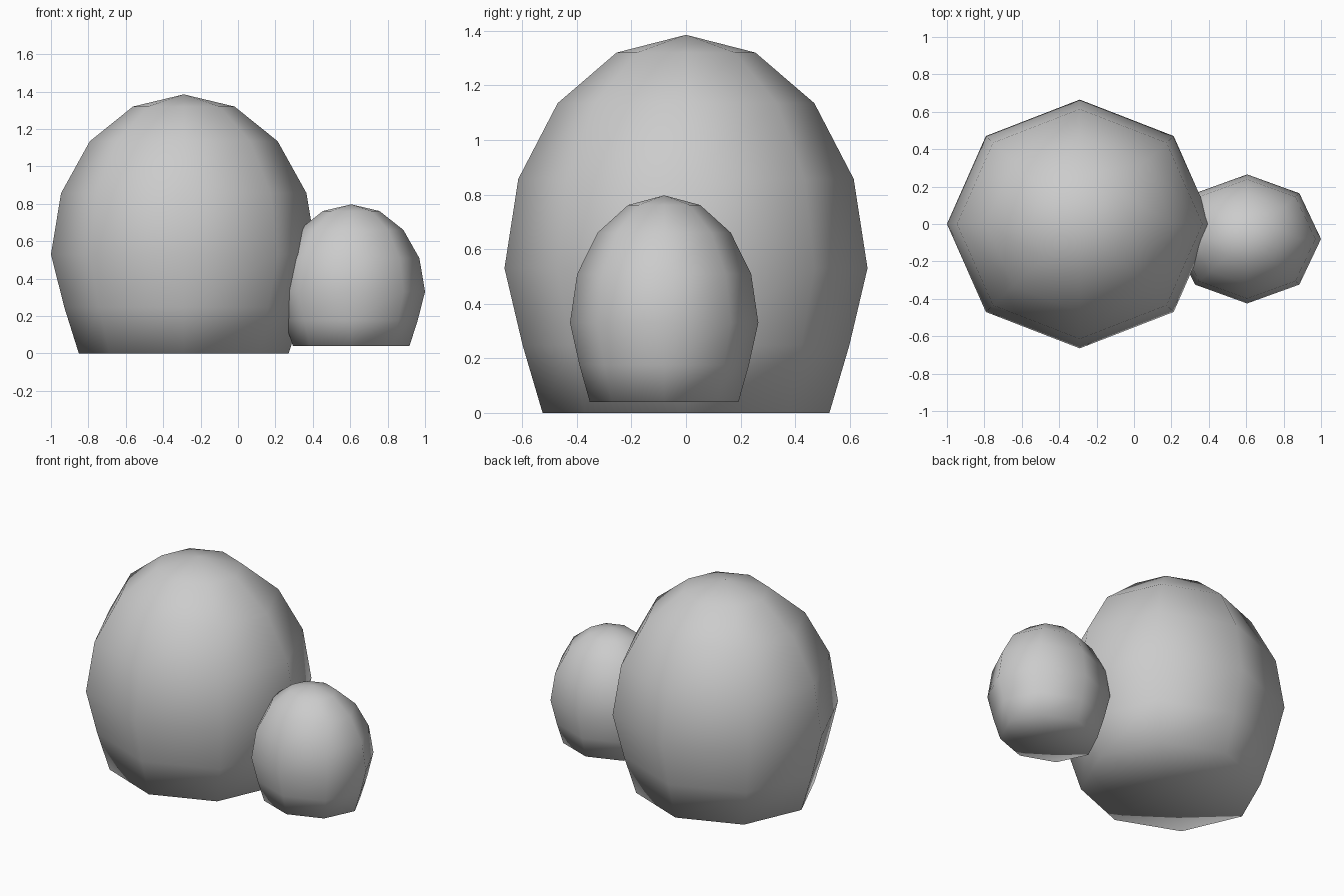
import bpy, bmesh
from math import sin, cos, pi

if "Cube" in bpy.data.objects:
    bpy.data.objects.remove(bpy.data.objects["Cube"])

SIDES = 8
# unit dome profile (radius, height): tapered base, then rounded upper half
PROFILE = [(0.79, -0.62), (0.90, -0.33)]
PROFILE += [(cos(i * pi / 8), sin(i * pi / 8)) for i in range(4)]


def bush(name, centre, radii):
    """Low-poly rounded bush with a flat underside, smooth shaded."""
    def place(x, y, z):
        return [c + r * v for c, r, v in zip(centre, radii, (x, y, z))]

    bm = bmesh.new()
    rings = []
    for r, z in PROFILE:
        rings.append([bm.verts.new(place(r * cos(2 * pi * k / SIDES),
                                         r * sin(2 * pi * k / SIDES), z))
                      for k in range(SIDES)])
    top = bm.verts.new(place(0, 0, 1))
    base = bm.verts.new(place(0, 0, PROFILE[0][1]))
    for k in range(SIDES):
        n = (k + 1) % SIDES
        for a, b in zip(rings, rings[1:]):
            bm.faces.new((a[k], a[n], b[n], b[k]))
        bm.faces.new((rings[-1][k], rings[-1][n], top))
        bm.faces.new((rings[0][n], rings[0][k], base))
    for f in bm.faces:
        f.smooth = True
    mesh = bpy.data.meshes.new(name)
    bm.to_mesh(mesh)
    bm.free()
    obj = bpy.data.objects.new(name, mesh)
    bpy.context.collection.objects.link(obj)
    return obj


# main bush and its smaller neighbour
bush("large_bush", (-0.29, 0, 0.53), (0.71, 0.665, 0.855))
bush("small_bush", (0.605, -0.08, 0.33), (0.395, 0.345, 0.467))
